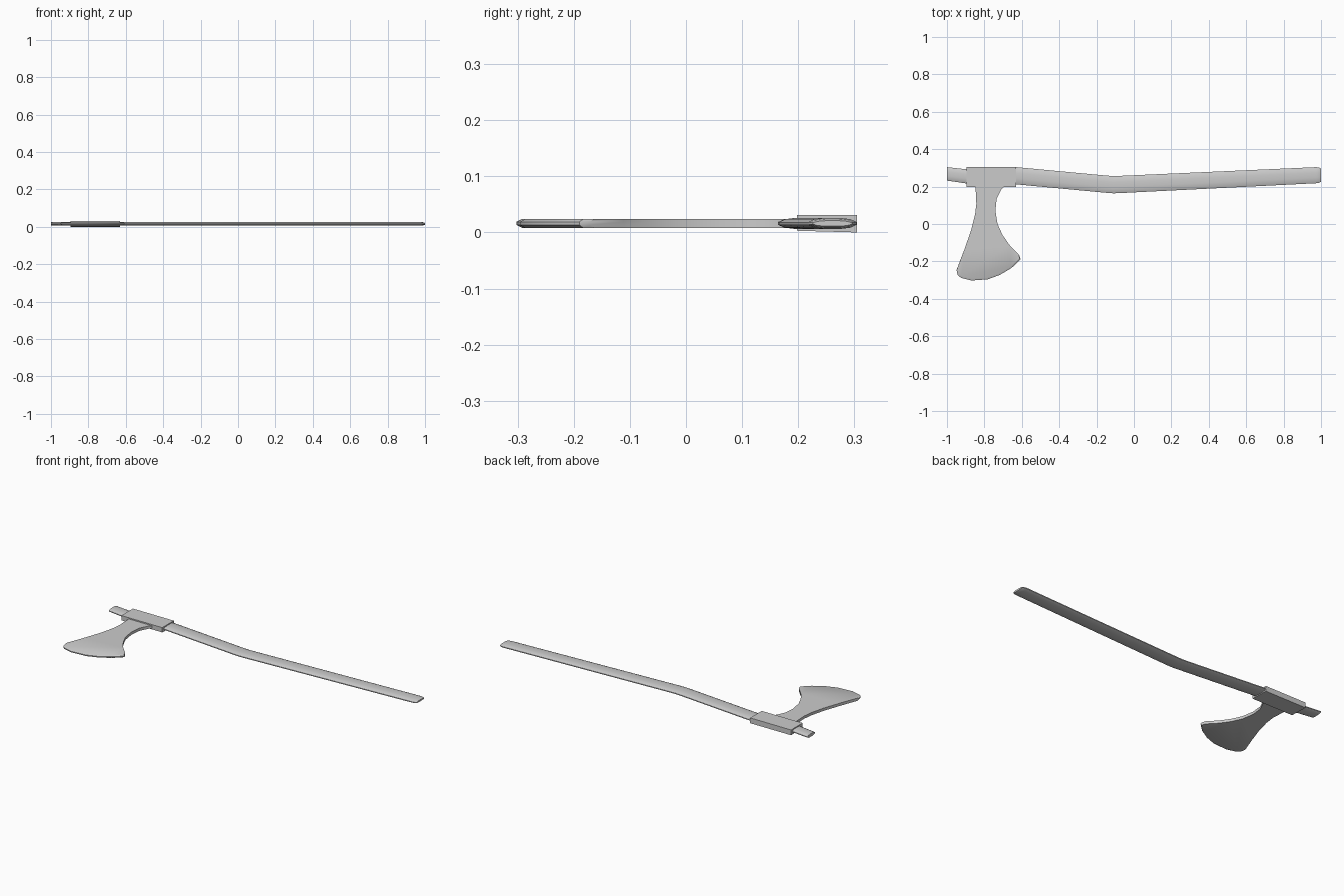
import bpy, math

if "Cube" in bpy.data.objects:
    bpy.data.objects.remove(bpy.data.objects["Cube"])

ZC = 0.016  # mid-plane height of the axe


def make(name, verts, faces, smooth=None):
    me = bpy.data.meshes.new(name)
    me.from_pydata(verts, [], faces)
    me.validate()
    ob = bpy.data.objects.new(name, me)
    bpy.context.collection.objects.link(ob)
    bpy.ops.object.select_all(action='DESELECT')
    ob.select_set(True)
    bpy.context.view_layer.objects.active = ob
    bpy.ops.object.mode_set(mode='EDIT')
    bpy.ops.mesh.select_all(action='SELECT')
    bpy.ops.mesh.normals_make_consistent(inside=False)
    bpy.ops.object.mode_set(mode='OBJECT')
    if smooth:
        bpy.ops.object.shade_smooth_by_angle(angle=math.radians(smooth))
    return ob


def loft(name, rings, smooth=None):
    n = len(rings[0])
    verts = [p for r in rings for p in r]
    faces = [tuple(range(n)), tuple(range((len(rings) - 1) * n, len(rings) * n))]
    for k in range(len(rings) - 1):
        for i in range(n):
            j = (i + 1) % n
            faces.append((k * n + i, k * n + j, (k + 1) * n + j, (k + 1) * n + i))
    return make(name, verts, faces, smooth)


# Handle: flattened section swept along a bent path (x, y, half width, half height)
section = [(1, 0.25), (0.75, 0.75), (0.3, 1), (-0.3, 1), (-0.75, 0.75), (-1, 0.25),
           (-1, -0.25), (-0.75, -0.75), (-0.3, -1), (0.3, -1), (0.75, -0.75), (1, -0.25)]
path = [(-1.0, 0.268, 0.036, 0.009), (-0.89, 0.254, 0.038, 0.010),
        (-0.63, 0.258, 0.046, 0.010), (-0.16, 0.214, 0.046, 0.010),
        (-0.11, 0.210, 0.046, 0.010), (-0.06, 0.212, 0.046, 0.010),
        (0.975, 0.261, 0.043, 0.010), (0.992, 0.261, 0.040, 0.008),
        (1.0, 0.261, 0.035, 0.005)]
loft("handle", [[(x, y + w * a, ZC + h * b) for a, b in section]
                for x, y, w, h in path], 40)

# Socket block around the handle, slightly tapered underneath
block = [(0.198, 0.003), (0.305, 0.0), (0.305, 0.031), (0.198, 0.031)]
loft("axe_socket", [[(x, y, z) for y, z in block] for x in (-0.895, -0.63)])

# Blade: flared outline, with the cutting edge bevelled to a narrow rim
left_side = [(-0.848, 0.21), (-0.843, 0.107), (-0.85, 0.05), (-0.87, -0.03), (-0.906, -0.134)]
cutting = [(-0.949, -0.246), (-0.943, -0.272), (-0.925, -0.288), (-0.869, -0.302),
           (-0.783, -0.296), (-0.719, -0.273), (-0.655, -0.235), (-0.607, -0.190),
           (-0.612, -0.171)]
right_side = [(-0.666, -0.112), (-0.703, -0.059), (-0.73, 0.0), (-0.741, 0.07),
              (-0.735, 0.134), (-0.709, 0.187), (-0.68, 0.21)]


def outline(z, shrink):
    cut = [(-0.79 + (x + 0.79) * shrink, 0.1 + (y - 0.1) * shrink) for x, y in cutting]
    return [(x, y, z) for x, y in left_side + cut + right_side]


loft("axe_blade", [outline(0.008, 0.975), outline(0.013, 1), outline(0.019, 1),
                   outline(0.024, 0.975)], 30)
